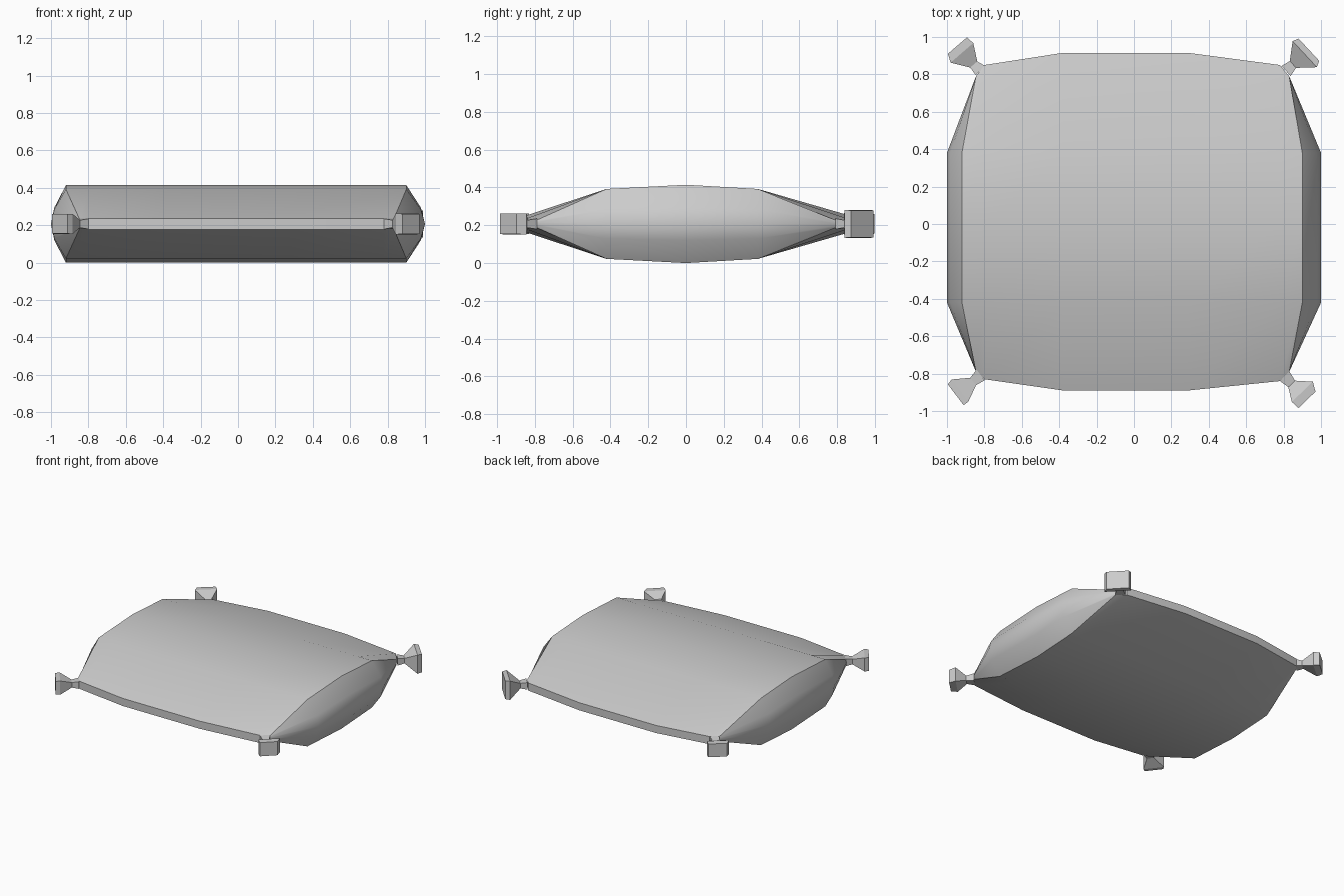
import bpy, bmesh, math
from mathutils import Vector

if "Cube" in bpy.data.objects:
    bpy.data.objects.remove(bpy.data.objects["Cube"])

MID = 0.21

def finish(bm, name, angle=None):
    bmesh.ops.recalc_face_normals(bm, faces=bm.faces)
    me = bpy.data.meshes.new(name)
    bm.to_mesh(me)
    bm.free()
    ob = bpy.data.objects.new(name, me)
    bpy.context.collection.objects.link(ob)
    if angle:
        bpy.ops.object.select_all(action='DESELECT')
        ob.select_set(True)
        bpy.context.view_layer.objects.active = ob
        bpy.ops.object.shade_smooth_by_angle(angle=math.radians(angle))
    return ob

def bridge(bm, a, b):
    n = len(a)
    for i in range(n):
        bm.faces.new((a[i], a[(i + 1) % n], b[(i + 1) % n], b[i]))

# Cushion: closed sections lofted front to back; each has six columns
# across the top and bottom, plus a rounded side of three points.
END_X = (-0.845, -0.80, -0.38, 0.29, 0.78, 0.83)
BODY_X = (-0.92, -0.80, -0.38, 0.29, 0.78, 0.90)
FRONT_Y = (-0.79, -0.83, -0.89, -0.89, -0.84, -0.79)
BACK_Y = (0.79, 0.85, 0.915, 0.915, 0.85, 0.79)
END_H = (0.02, 0.03, 0.03, 0.03, 0.03, 0.02)

def section(bm, xs, ys, hs, left, right):
    cols = list(zip(xs, ys, hs))
    top = [(x, y, MID - 0.003 + h) for x, y, h in cols]
    bottom = [(x, y, MID - 0.003 - h) for x, y, h in reversed(cols)]
    def side(k, bulge):
        x, y, h = cols[k]
        return [(x + bulge * f, y, MID - 0.003 + h * g)
                for f, g in ((0.78, 0.42), (1, 0), (0.78, -0.42))]
    pts = top + side(5, right) + bottom + side(0, left)[::-1]
    return [bm.verts.new(p) for p in pts]

bm = bmesh.new()
rings = [section(bm, END_X, FRONT_Y, END_H, 0, 0)]
for y, h in ((-0.42, 0.185), (0.0, 0.207), (0.38, 0.185)):
    rings.append(section(bm, BODY_X, [y] * 6, [h] * 6, -0.08, 0.10))
rings.append(section(bm, END_X, BACK_Y, END_H, 0, 0))
for a, b in zip(rings, rings[1:]):
    bridge(bm, a, b)
# narrow front and back edge strips
for r in (rings[0], rings[-1]):
    for j in range(1, 4):
        bm.faces.new((r[j], r[j + 1], r[13 - j], r[14 - j]))
    bm.faces.new(r[4:11])
    bm.faces.new([r[0], r[1], r[13], r[14]] + r[15:18])
finish(bm, "cushion", 32)

# Corner tassels: root, pinched waist, flared skirt and flat end
def tassel(name, root, waist, skirt, end, skirt_w, end_w, height):
    bm = bmesh.new()
    d = (Vector(end) - Vector(waist)).normalized()
    s = Vector((-d.y, d.x))
    prev = None
    for c, w, h in ((root, 0.036, 0.028), (waist, 0.025, 0.02),
                    (skirt, skirt_w, height), (end, end_w, height * 0.96)):
        c = Vector(c)
        ring = []
        for a, b in ((1, 1), (-1, 1), (-1, -1), (1, -1)):
            p = c + s * a * w
            ring.append(bm.verts.new((p.x, p.y, MID - 0.003 + b * h)))
        if prev:
            bridge(bm, prev, ring)
        else:
            bm.faces.new(ring)
        prev = ring
    bm.faces.new(prev)
    finish(bm, name)

tassel("tassel_front_left", (-0.82, -0.807), (-0.86, -0.842),
       (-0.93, -0.89), (-0.953, -0.913), 0.074, 0.07, 0.054)
tassel("tassel_front_right", (0.805, -0.813), (0.843, -0.855),
       (0.90, -0.897), (0.925, -0.94), 0.078, 0.063, 0.056)
tassel("tassel_back_left", (-0.82, 0.82), (-0.857, 0.853),
       (-0.92, 0.915), (-0.944, 0.954), 0.08, 0.067, 0.054)
tassel("tassel_back_right", (0.813, 0.818), (0.85, 0.853),
       (0.913, 0.908), (0.935, 0.932), 0.095, 0.081, 0.074)
